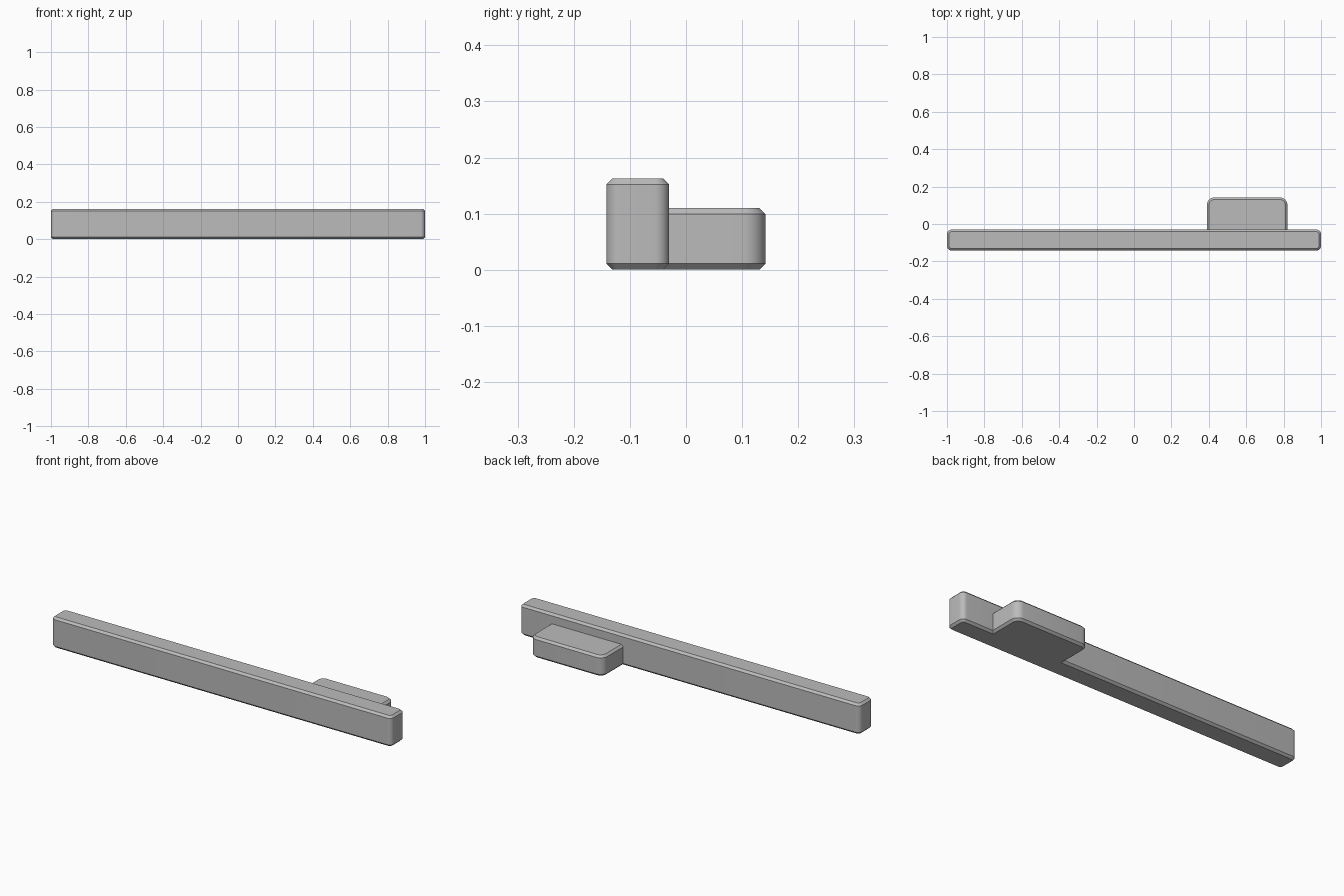
import bpy, bmesh, math

if "Cube" in bpy.data.objects:
    bpy.data.objects.remove(bpy.data.objects["Cube"])

grey = bpy.data.materials.new("plain_grey")
grey.diffuse_color = (0.5, 0.5, 0.5, 1)
grey.use_nodes = True
grey.node_tree.nodes["Principled BSDF"].inputs["Base Color"].default_value = grey.diffuse_color


def rounded_outline(x0, x1, y0, y1, r, steps=8):
    """Counter-clockwise rectangle with rounded corners."""
    pts = []
    corners = ((x1 - r, y1 - r), (x0 + r, y1 - r), (x0 + r, y0 + r), (x1 - r, y0 + r))
    for q, (cx, cy) in enumerate(corners):
        for i in range(steps + 1):
            a = math.pi / 2 * (q + i / steps)
            pts.append((cx + r * math.cos(a), cy + r * math.sin(a)))
    return pts


def chamfered_slab(name, x0, x1, y0, y1, height, radius, c=0.011):
    """Rounded upright block with chamfered top and bottom rims."""
    bm = bmesh.new()
    rings = []
    for z, inset in ((0, c), (c, 0), (height - c, 0), (height, c)):
        outline = rounded_outline(x0 + inset, x1 - inset, y0 + inset, y1 - inset, radius - inset)
        rings.append([bm.verts.new((x, y, z)) for x, y in outline])
    n = len(rings[0])
    for low, high in zip(rings, rings[1:]):
        for i in range(n):
            j = (i + 1) % n
            bm.faces.new((low[i], low[j], high[j], high[i]))
    bm.faces.new(rings[0][::-1])
    bm.faces.new(rings[-1])
    mesh = bpy.data.meshes.new(name)
    bm.to_mesh(mesh)
    bm.free()
    mesh.materials.append(grey)
    ob = bpy.data.objects.new(name, mesh)
    bpy.context.collection.objects.link(ob)
    return ob


# Long bar and the shorter block fused to its back
bar = chamfered_slab("long_bar", -1, 1, -0.142, -0.03, 0.163, 0.025)
block = chamfered_slab("back_block", 0.39, 0.82, -0.11, 0.142, 0.11, 0.04)

# Fuse the two into one solid
union = bar.modifiers.new("fuse", 'BOOLEAN')
union.operation = 'UNION'
union.solver = 'EXACT'
union.object = block
bpy.context.view_layer.objects.active = bar
bar.select_set(True)
bpy.ops.object.modifier_apply(modifier="fuse")
bpy.data.objects.remove(block)
bpy.ops.object.shade_smooth_by_angle(angle=math.radians(30))
